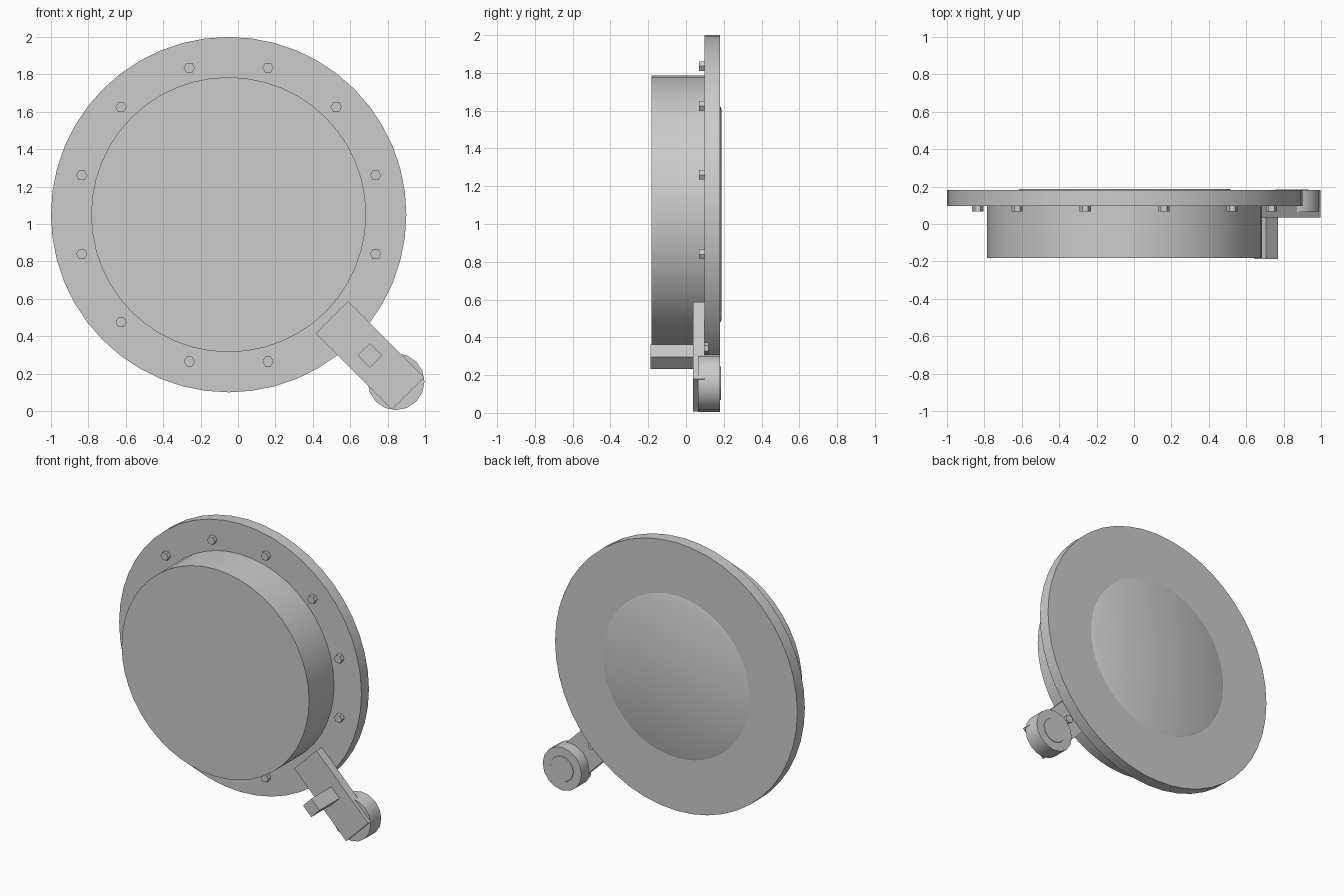
import bpy, math
from mathutils import Matrix

if "Cube" in bpy.data.objects:
    bpy.data.objects.remove(bpy.data.objects["Cube"])

grey = bpy.data.materials.new("plain grey")
grey.diffuse_color = (0.6, 0.6, 0.6, 1)
grey.use_nodes = True
grey.node_tree.nodes["Principled BSDF"].inputs["Base Color"].default_value = grey.diffuse_color

CX, CZ = -0.05, 1.05   # centre of the round housing


def disc(name, x, z, r, y0, y1, sides, r_back=None, smooth=True):
    """Cylinder along y from y0 to y1, optionally tapering towards the back."""
    bpy.ops.mesh.primitive_cone_add(
        vertices=sides, radius1=r if r_back is None else r_back, radius2=r,
        depth=y1 - y0, location=(x, (y0 + y1) / 2, z),
        rotation=(math.pi / 2, 0, 0))
    return finish(name, smooth)


def box(name, x, z, length, width, y0, y1):
    """Box whose length runs diagonally down to the right in the front view."""
    bpy.ops.mesh.primitive_cube_add(
        size=1, location=(x, (y0 + y1) / 2, z), rotation=(0, math.pi / 4, 0))
    bpy.context.object.scale = (length, y1 - y0, width)
    return finish(name, False)


def finish(name, smooth):
    ob = bpy.context.object
    ob.name = name
    ob.data.materials.append(grey)
    bpy.ops.object.transform_apply(location=False, rotation=True, scale=True)
    if smooth:
        bpy.ops.object.shade_smooth_by_angle(angle=math.radians(35))
    return ob


# Round housing: drum, flange and slightly raised back plate
disc("drum", CX, CZ, 0.735, -0.182, 0.11, 48)
disc("flange", CX, CZ, 0.95, 0.097, 0.181, 48)
disc("back_plate", CX, CZ, 0.587, 0.175, 0.187, 48, r_back=0.56)

# Ring of twelve hexagonal bolts
for k in range(12):
    a = math.radians(15 + 30 * k)
    b = disc("flange_bolt", CX + 0.813 * math.cos(a), CZ + 0.813 * math.sin(a),
             0.03, 0.068, 0.1, 6, smooth=False)
    # hexagon points face sideways
    b.data.transform(Matrix.Rotation(math.pi / 6, 4, 'Y'))

# Diagonal arm with square handle, pivot and rear bolt
box("arm", 0.706, 0.297, 0.575, 0.245, 0.036, 0.097)
box("handle", 0.706, 0.297, 0.092, 0.092, -0.187, 0.04)
disc("pivot", 0.845, 0.157, 0.152, 0.063, 0.181, 16)
disc("pivot_cap", 0.845, 0.157, 0.094, 0.175, 0.184, 16, r_back=0.088)
disc("arm_bolt", 0.66, 0.343, 0.03, 0.09, 0.118, 6, smooth=False)
